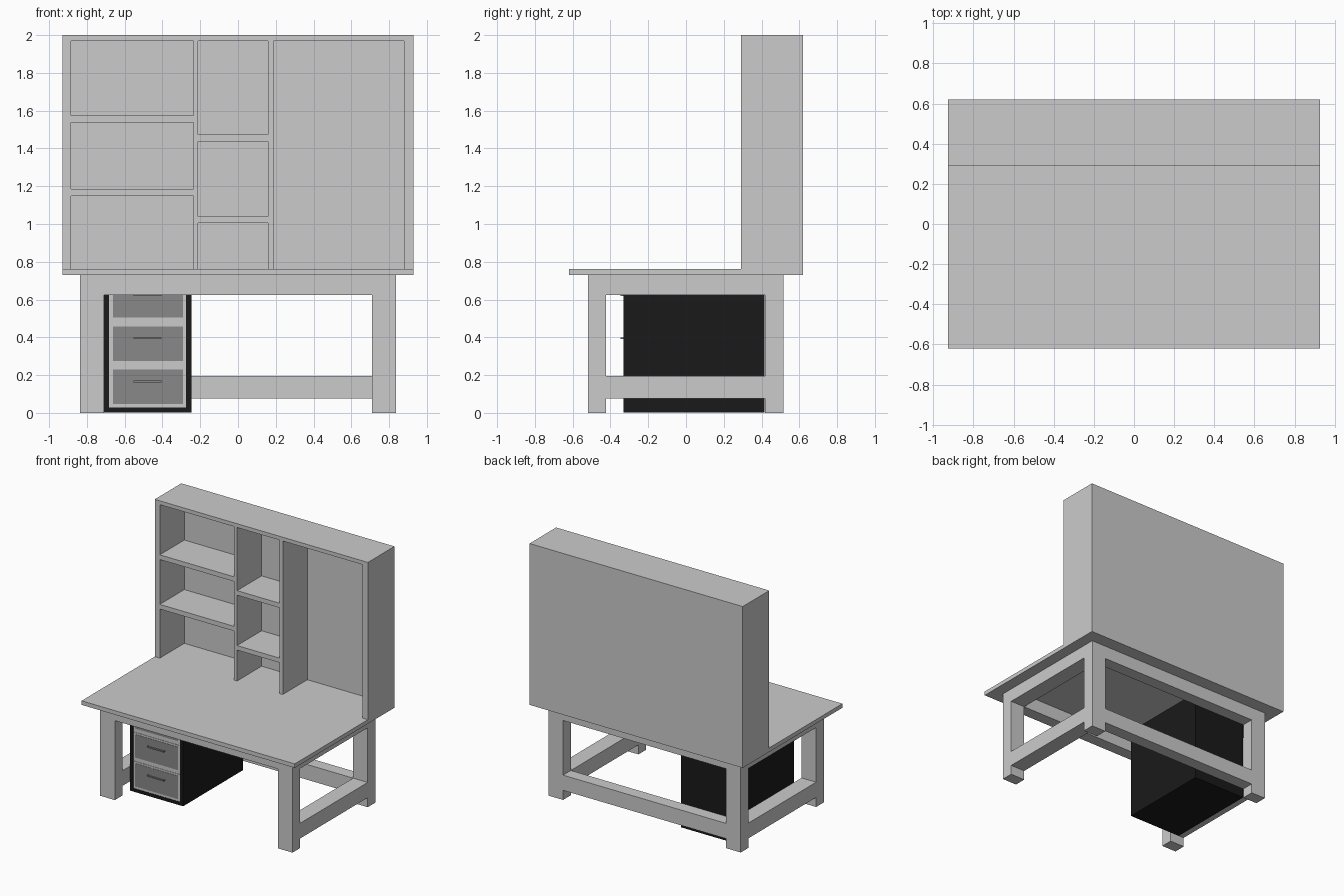
import bpy
from mathutils import Vector

if "Cube" in bpy.data.objects:
    bpy.data.objects.remove(bpy.data.objects["Cube"])


def material(name, v):
    m = bpy.data.materials.new(name)
    m.diffuse_color = (v, v, v, 1)
    m.use_nodes = True
    m.node_tree.nodes["Principled BSDF"].inputs["Base Color"].default_value = m.diffuse_color
    return m


black = material("black_paint", 0.01)
dark = material("dark_grey", 0.25)


def box(name, x, y, z, mat=None):
    """Box from (min, max) ranges on each axis."""
    lo, hi = Vector((x[0], y[0], z[0])), Vector((x[1], y[1], z[1]))
    bpy.ops.mesh.primitive_cube_add(size=1, location=(lo + hi) / 2)
    o = bpy.context.object
    o.name = name
    o.scale = hi - lo
    bpy.ops.object.transform_apply(location=False, rotation=False, scale=True)
    if mat:
        o.data.materials.append(mat)
    return o


# Desktop
W, D = 0.928, 0.62
box("desktop", (-W, W), (-D, D), (0.73, 0.762))

# Legs and side rails, the same on both sides
LX0, LX1 = 0.71, 0.837
FY, BY = (-0.518, -0.423), (0.418, 0.515)
APRON, STRETCHER = (0.625, 0.73), (0.075, 0.195)
for side, s in (("left", -1), ("right", 1)):
    xr = tuple(sorted((s * LX0, s * LX1)))
    box(side + "_front_leg", xr, FY, (0, 0.73))
    box(side + "_back_leg", xr, BY, (0, 0.73))
    box(side + "_apron", xr, (FY[1], BY[0]), APRON)
    box(side + "_stretcher", xr, (FY[1], BY[0]), STRETCHER)

# Front and back rails
box("front_apron", (-LX0, LX0), FY, APRON)
box("back_apron", (-LX0, LX0), BY, APRON)
box("back_stretcher", (-LX0, LX0), BY, STRETCHER)

# Hutch carcass
HF, HB, BASE = 0.29, 0.595, 0.762
box("hutch_back", (-W, W), (HB, D), (BASE, 2.0))
box("hutch_top", (-W, W), (HF, HB), (1.97, 2.0))
uprights = {
    "hutch_left_side": (-W, -0.884),
    "hutch_left_divider": (-0.236, -0.211),
    "hutch_right_divider": (0.16, 0.187),
    "hutch_right_side": (0.88, W),
}
for name, xr in uprights.items():
    box(name, xr, (HF, HB), (BASE, 1.97))

# Hutch shelves
for i, z in enumerate((1.148, 1.538)):
    box(f"left_shelf_{i + 1}", (-0.884, -0.236), (HF, HB), (z, z + 0.037))
for i, z in enumerate((1.005, 1.437)):
    box(f"middle_shelf_{i + 1}", (-0.211, 0.16), (HF, HB), (z, z + 0.036))

# Drawer cabinet: body with a raised front frame
CX0, CX1, CF = -0.71, -0.247, -0.33
box("cabinet_body", (CX0, CX1), (-0.315, 0.416), (0.003, 0.728), black)
box("cabinet_left_frame", (CX0, CX0 + 0.027), (CF, -0.315), (0.003, 0.728), black)
box("cabinet_right_frame", (CX1 - 0.027, CX1), (CF, -0.315), (0.003, 0.728), black)
box("cabinet_bottom_frame", (CX0 + 0.027, CX1 - 0.027), (CF, -0.315), (0.003, 0.028), black)
box("cabinet_top_frame", (CX0 + 0.027, CX1 - 0.027), (CF, -0.315), (0.71, 0.728), black)
box("cabinet_face", (CX0 + 0.027, CX1 - 0.027), (-0.326, -0.315), (0.028, 0.71))

# Drawers with panel and bar handle
for i in range(3):
    z = 0.048 + 0.228 * i
    n = f"drawer_{i + 1}"
    box(n + "_front", (-0.677, -0.28), (-0.329, -0.32), (z - 0.014, z + 0.196))
    box(n + "_panel", (-0.663, -0.29), (-0.331, -0.325), (z, z + 0.182), dark)
    hz = z + 0.119
    box(n + "_handle", (-0.552, -0.405), (-0.346, -0.338), (hz - 0.005, hz + 0.005), dark)
    for side, x in (("left", -0.552), ("right", -0.413)):
        box(f"{n}_handle_{side}_post", (x, x + 0.008), (-0.338, -0.329), (hz - 0.005, hz + 0.005), dark)
